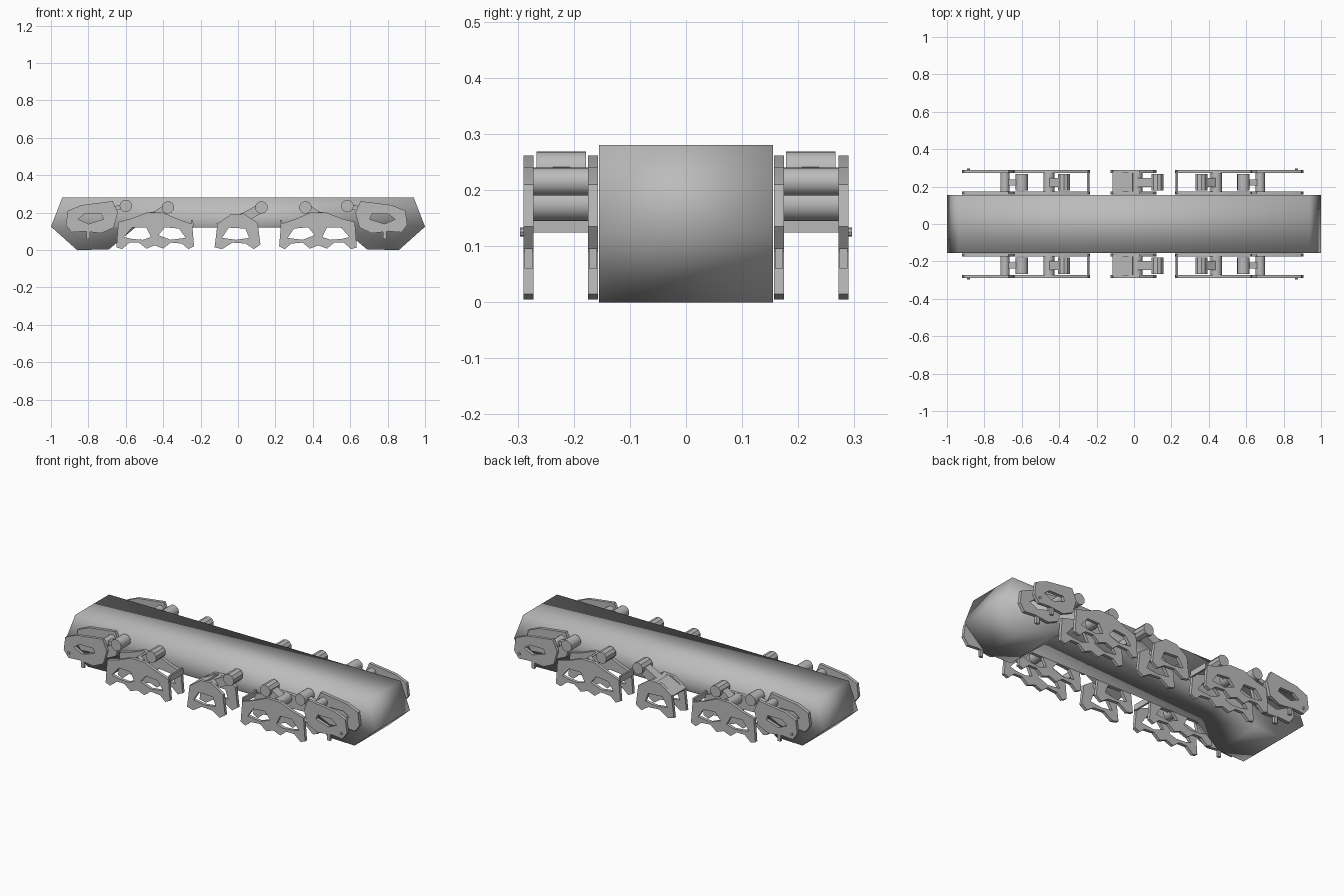
import bpy
import bmesh
import math
from mathutils import Matrix, Vector

if "Cube" in bpy.data.objects:
    bpy.data.objects.remove(bpy.data.objects["Cube"], do_unlink=True)

grey = bpy.data.materials.new("plain grey")
grey.use_nodes = True
grey.diffuse_color = (0.5, 0.5, 0.5, 1)
grey.node_tree.nodes["Principled BSDF"].inputs["Base Color"].default_value = (0.5, 0.5, 0.5, 1)


def finish(name, mesh, angle=35):
    mesh.materials.clear()
    mesh.materials.append(grey)
    mesh.shade_smooth()
    mesh.set_sharp_from_angle(angle=math.radians(angle))
    ob = bpy.data.objects.new(name, mesh)
    bpy.context.collection.objects.link(ob)
    return ob


def plate(name, outlines, y, thick, angle=35):
    """Upright plate from x/z outlines; outlines after the first are holes."""
    cu = bpy.data.curves.new(name, 'CURVE')
    cu.dimensions = '2D'
    cu.fill_mode = 'BOTH'
    cu.extrude = thick / 2
    for pts in outlines:
        sp = cu.splines.new('POLY')
        sp.points.add(len(pts) - 1)
        for p, (x, z) in zip(sp.points, pts):
            p.co = (x, z, 0, 1)
        sp.use_cyclic_u = True
    tmp = bpy.data.objects.new(name + "_curve", cu)
    mesh = bpy.data.meshes.new_from_object(tmp)
    bpy.data.objects.remove(tmp)
    mesh.transform(Matrix.Translation((0, y, 0)) @ Matrix.Rotation(math.pi / 2, 4, 'X'))
    bm = bmesh.new()
    bm.from_mesh(mesh)
    bmesh.ops.remove_doubles(bm, verts=bm.verts, dist=0.0001)
    bmesh.ops.recalc_face_normals(bm, faces=bm.faces)
    bm.to_mesh(mesh)
    bm.free()
    return finish(name, mesh, angle)


def roller(name, x, z, y, radius, width, sides=16):
    bm = bmesh.new()
    m = Matrix.Translation((x, y, z)) @ Matrix.Rotation(math.pi / 2, 4, 'X')
    bmesh.ops.create_cone(bm, cap_ends=True, segments=sides, radius1=radius,
                          radius2=radius, depth=width, matrix=m)
    mesh = bpy.data.meshes.new(name)
    bm.to_mesh(mesh)
    bm.free()
    return finish(name, mesh)


def bar(name, a, b, y, width, thick):
    """Straight bar between two x/z points."""
    a, b = Vector(a), Vector(b)
    d = (b - a).normalized() * thick / 2
    n = Vector((-d.y, d.x))
    return plate(name, [[a - n, b - n, b + n, a + n]], y, width)


# Main body: one prism with dropped ends
half = [(0.55, 0.12), (0.69, 0.004), (0.86, 0), (1, 0.125), (0.94, 0.28)]
plate("body", [half + [(-x, z) for x, z in reversed(half)]], 0, 0.31, 180)

# Plate outlines, drawn for the -x end
long_frame = [
    [(-0.65, 0.015), (-0.64, 0.15), (-0.57, 0.168), (-0.49, 0.2), (-0.4, 0.2),
     (-0.32, 0.165), (-0.245, 0.14), (-0.235, 0.02), (-0.265, 0.005), (-0.3, 0.035),
     (-0.36, 0.04), (-0.4, 0.008), (-0.445, 0.025), (-0.49, 0.008), (-0.53, 0.04),
     (-0.58, 0.04), (-0.62, 0.005)],
    [(-0.61, 0.07), (-0.565, 0.122), (-0.49, 0.12), (-0.465, 0.07), (-0.51, 0.055), (-0.57, 0.06)],
    [(-0.425, 0.08), (-0.39, 0.122), (-0.315, 0.115), (-0.28, 0.065), (-0.36, 0.055)]]
short_frame = [
    [(-0.125, 0.015), (-0.11, 0.14), (-0.04, 0.19), (0.03, 0.195), (0.105, 0.145),
     (0.12, 0.03), (0.085, 0.005), (0.04, 0.035), (-0.03, 0.04), (-0.085, 0.005)],
    [(-0.085, 0.065), (-0.05, 0.12), (0.04, 0.115), (0.06, 0.065), (-0.01, 0.055)]]
end_frame = [
    [(-0.92, 0.135), (-0.91, 0.21), (-0.84, 0.24), (-0.67, 0.262), (-0.642, 0.2),
     (-0.665, 0.12), (-0.73, 0.09), (-0.82, 0.1), (-0.89, 0.095)],
    [(-0.855, 0.165), (-0.82, 0.192), (-0.73, 0.192), (-0.72, 0.165), (-0.8, 0.14)]]


def flip(pts, end):
    """Mirror x/z points for the +x end."""
    return pts if end < 0 else [(-x - 0.015, z) for x, z in pts]


for side, s_name in ((-1, "right"), (1, "left")):
    mid_y = side * 0.222
    for y, place in ((side * 0.166, "inner"), (side * 0.281, "outer")):
        tag = f"{s_name}_{place}"
        plate(f"middle_frame_{tag}", short_frame, y, 0.018)
        for end, e_name in ((-1, "rear"), (1, "fore")):
            plate(f"long_frame_{e_name}_{tag}", [flip(o, end) for o in long_frame], y, 0.018)
            plate(f"end_frame_{e_name}_{tag}", [flip(o, end) for o in end_frame], y, 0.018)
            bar(f"peg_{e_name}_{tag}", *flip([(-0.8, 0.06), (-0.8, 0.105)], end), y, 0.014, 0.02)
    # Middle group: sloping roof, swing arm and roller
    bar(f"middle_roof_{s_name}", (-0.112, 0.135), (-0.005, 0.188), mid_y, 0.12, 0.012)
    bar(f"middle_arm_{s_name}", (0.015, 0.165), (0.12, 0.222), mid_y, 0.05, 0.05)
    roller(f"middle_hub_{s_name}", 0.015, 0.165, mid_y, 0.03, 0.1)
    roller(f"middle_roller_{s_name}", 0.125, 0.228, mid_y, 0.034, 0.088, 10)
    for end, e_name in ((-1, "rear"), (1, "fore")):
        tag = f"{e_name}_{s_name}"
        # Long group: cross bar, swing arm and roller
        bar(f"cross_bar_{tag}", *flip([(-0.243, 0.125), (-0.245, 0.16)], end), mid_y, 0.12, 0.01)
        hub, top = flip([(-0.455, 0.175), (-0.375, 0.228)], end)
        bar(f"long_arm_{tag}", hub, top, mid_y, 0.05, 0.045)
        roller(f"long_hub_{tag}", *hub, mid_y, 0.03, 0.1)
        roller(f"long_roller_{tag}", *top, mid_y, 0.034, 0.088, 10)
        # End group: link, axle, roller and outer pin
        hub, top, pin = flip([(-0.69, 0.215), (-0.6, 0.236), (-0.885, 0.125)], end)
        bar(f"end_link_{tag}", hub, top, mid_y, 0.03, 0.025)
        roller(f"end_axle_{tag}", *hub, mid_y, 0.025, 0.12)
        roller(f"end_roller_{tag}", *top, mid_y, 0.033, 0.088)
        roller(f"end_pin_{tag}", *pin, side * 0.288, 0.008, 0.016, 8)
